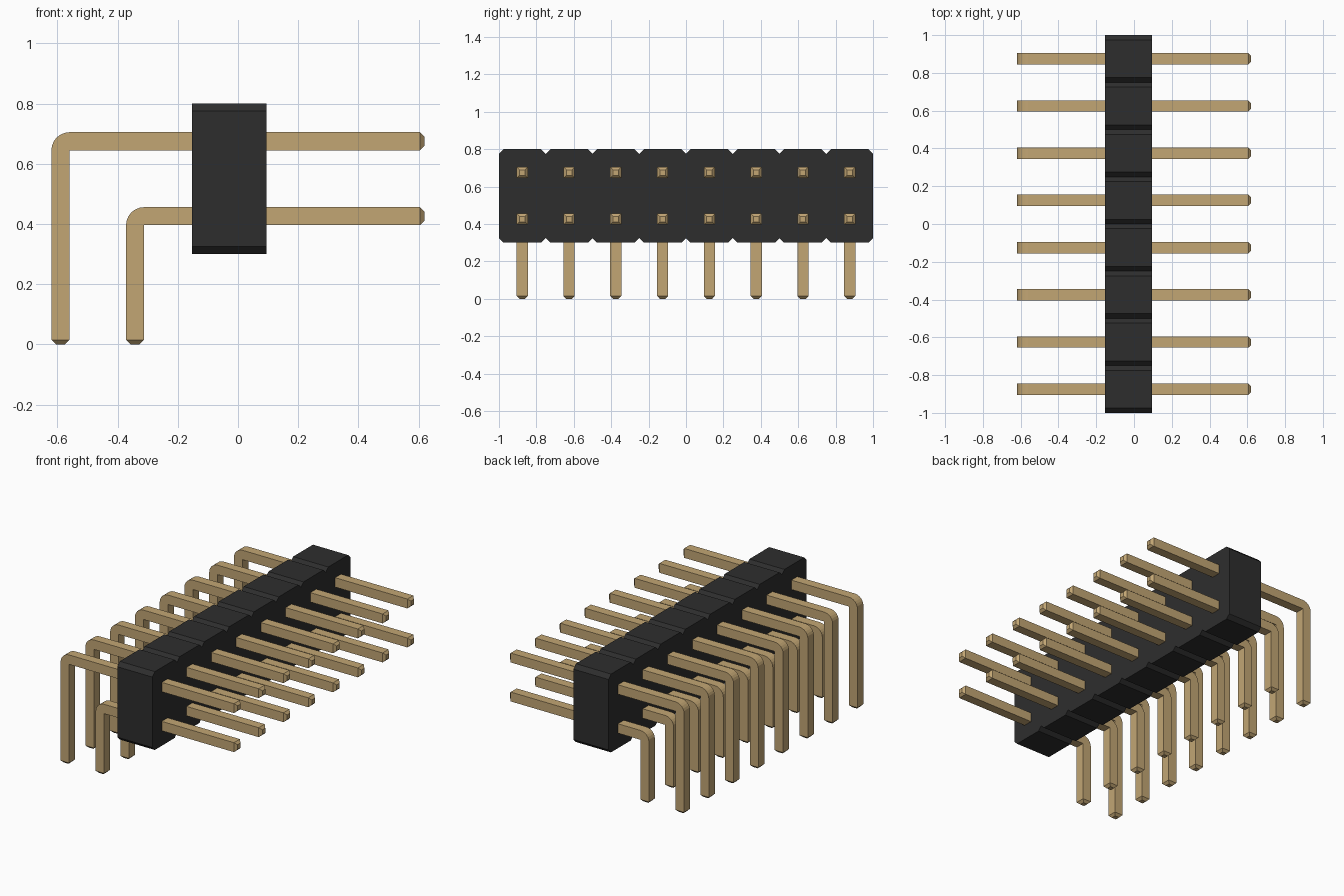
import bpy, bmesh, math
from mathutils import Vector

if "Cube" in bpy.data.objects:
    bpy.data.objects.remove(bpy.data.objects["Cube"], do_unlink=True)

PITCH, COUNT = 0.25, 8
HALF = 0.03          # half thickness of a pin
TIP = 0.015          # chamfer at the pin ends


def material(name, colour):
    mat = bpy.data.materials.new(name)
    mat.use_nodes = True
    mat.diffuse_color = colour
    mat.node_tree.nodes["Principled BSDF"].inputs["Base Color"].default_value = colour
    return mat


def finish(name, bm, mat):
    bmesh.ops.recalc_face_normals(bm, faces=bm.faces)
    mesh = bpy.data.meshes.new(name)
    bm.to_mesh(mesh)
    bm.free()
    mesh.materials.append(mat)
    obj = bpy.data.objects.new(name, mesh)
    bpy.context.collection.objects.link(obj)
    return obj


black = material("black plastic", (0.027, 0.027, 0.027, 1))
gold = material("pale gold metal", (0.54, 0.38, 0.175, 1))


# Housing: chamfered outline of joined cells, extruded across x
def housing(x0, x1, z0, z1, cut):
    edge = -PITCH * COUNT / 2
    top, bottom = [(edge, z1 - cut)], [(edge, z0 + cut)]
    for i in range(COUNT):
        a, b = edge + i * PITCH, edge + (i + 1) * PITCH
        top += [(a + cut, z1), (b - cut, z1), (b, z1 - cut)]
        bottom += [(a + cut, z0), (b - cut, z0), (b, z0 + cut)]
    bm = bmesh.new()
    face = bm.faces.new([bm.verts.new((x0, y, z)) for y, z in top + bottom[::-1]])
    ext = bmesh.ops.extrude_face_region(bm, geom=[face])
    moved = [v for v in ext["geom"] if isinstance(v, bmesh.types.BMVert)]
    bmesh.ops.translate(bm, verts=moved, vec=(x1 - x0, 0, 0))
    return finish("housing", bm, black)


# Bent pin: square sections swept from the foot, round the bend, to the tip
def pin(name, y, leg_x, arm_z, end_x):
    inner = Vector((leg_x + HALF, 0, arm_z - HALF))
    # each section: inner edge point, outer edge point, half width in y
    sections = [(Vector((leg_x + s, 0, z)), Vector((leg_x - s, 0, z)), s)
                for z, s in ((0, HALF - TIP), (TIP, HALF))]
    steps = 6
    for i in range(steps + 1):
        a = math.pi / 2 * i / steps
        out = inner + Vector((-math.cos(a), 0, math.sin(a))) * HALF * 2
        sections.append((inner, out, HALF))
    sections += [(Vector((x, 0, arm_z - s)), Vector((x, 0, arm_z + s)), s)
                 for x, s in ((end_x - TIP, HALF), (end_x, HALF - TIP))]
    bm = bmesh.new()
    rings = [[bm.verts.new((p.x, y + d, p.z))
              for p, d in ((i, -w), (o, -w), (o, w), (i, w))]
             for i, o, w in sections]
    for r, q in zip(rings, rings[1:]):
        for k in range(4):
            n = (k + 1) % 4
            bm.faces.new((r[k], r[n], q[n], q[k]))
    bm.faces.new(rings[0])
    bm.faces.new(rings[-1])
    # merge the sections that share the inner corner
    bmesh.ops.remove_doubles(bm, verts=bm.verts, dist=0.0001)
    return finish(name, bm, gold)


housing(-0.153, 0.095, 0.3, 0.8, 0.025)
for i in range(COUNT):
    y = (i - (COUNT - 1) / 2) * PITCH
    pin(f"upper_pin_{i + 1}", y, -0.59, 0.675, 0.62)
    pin(f"lower_pin_{i + 1}", y, -0.342, 0.426, 0.62)
